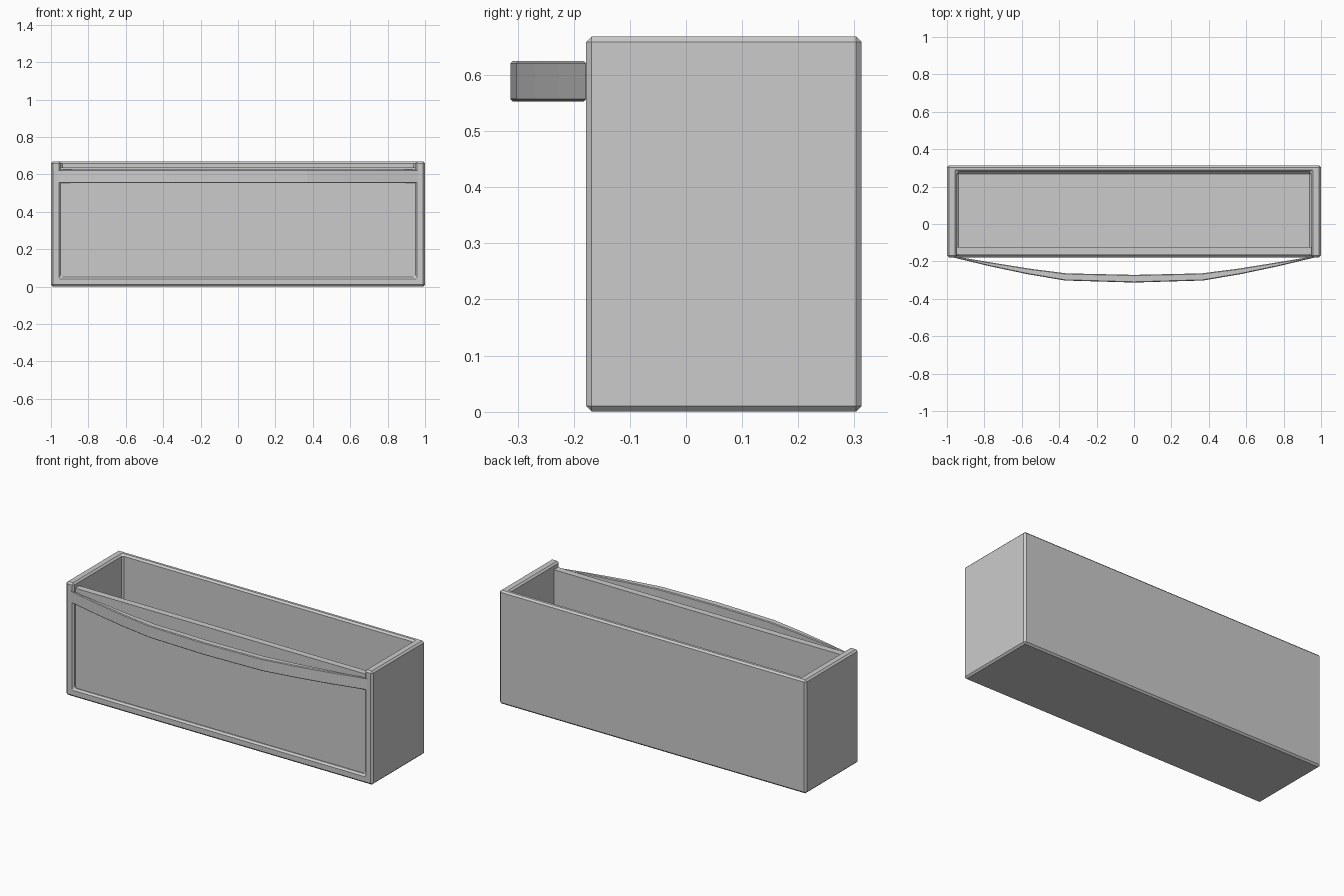
import bpy
import bmesh

cube = bpy.data.objects.get("Cube")
if cube:
    bpy.data.objects.remove(cube, do_unlink=True)

grey = bpy.data.materials.new("plain_grey")
grey.use_nodes = True
grey.diffuse_color = (0.6, 0.6, 0.6, 1)
grey.node_tree.nodes["Principled BSDF"].inputs["Base Color"].default_value = (0.6, 0.6, 0.6, 1)


def prism(name, outline, bottom, top):
    """Extrude a plan outline upwards between two heights."""
    bm = bmesh.new()
    base = bm.faces.new([bm.verts.new((x, y, bottom)) for x, y in outline])
    result = bmesh.ops.extrude_face_region(bm, geom=[base])
    verts = [v for v in result["geom"] if isinstance(v, bmesh.types.BMVert)]
    bmesh.ops.translate(bm, vec=(0, 0, top - bottom), verts=verts)
    bmesh.ops.recalc_face_normals(bm, faces=bm.faces)
    mesh = bpy.data.meshes.new(name)
    bm.to_mesh(mesh)
    bm.free()
    mesh.materials.append(grey)
    obj = bpy.data.objects.new(name, mesh)
    bpy.context.collection.objects.link(obj)
    return obj


def box(name, half_width, front, back, bottom, top):
    outline = [(-half_width, front), (half_width, front), (half_width, back), (-half_width, back)]
    return prism(name, outline, bottom, top)


def bevel(obj, width):
    mod = obj.modifiers.new("chamfer", "BEVEL")
    mod.width = width
    mod.segments = 1
    mod.limit_method = "ANGLE"
    mod.angle_limit = 0.8


# Tray with floor, back and two sides, open at the front and top
FRONT, BACK, HEIGHT, INNER = -0.178, 0.313, 0.669, 0.948
tray = box("drawer_tray", 1, FRONT, BACK, 0, HEIGHT)
cutter = box("cavity_cutter", INNER, -0.5, 0.278, 0.05, 1)
cutter.hide_render = True
cutter.hide_viewport = True
cut = tray.modifiers.new("cavity", "BOOLEAN")
cut.operation = "DIFFERENCE"
cut.solver = "EXACT"
cut.object = cutter
bevel(tray, 0.01)

# Recessed front panel, slightly lower than the sides
box("front_panel", INNER, -0.162, -0.123, 0.045, 0.637)

# Bowed handle, thickest in the middle and tapering to the side walls
outer = [(0.97, FRONT), (0.77, -0.226), (0.57, -0.268), (0.37, -0.302), (0, -0.313)]
inner = [(0, -0.272), (0.36, -0.264), (0.55, -0.240), (0.75, -0.208), (0.93, FRONT)]
mirrored_outer = [(-x, y) for x, y in reversed(outer[:-1])]
mirrored_inner = [(-x, y) for x, y in reversed(inner[1:])]
handle = prism("front_handle", outer + mirrored_outer + mirrored_inner + inner, 0.553, 0.625)
bevel(handle, 0.004)
